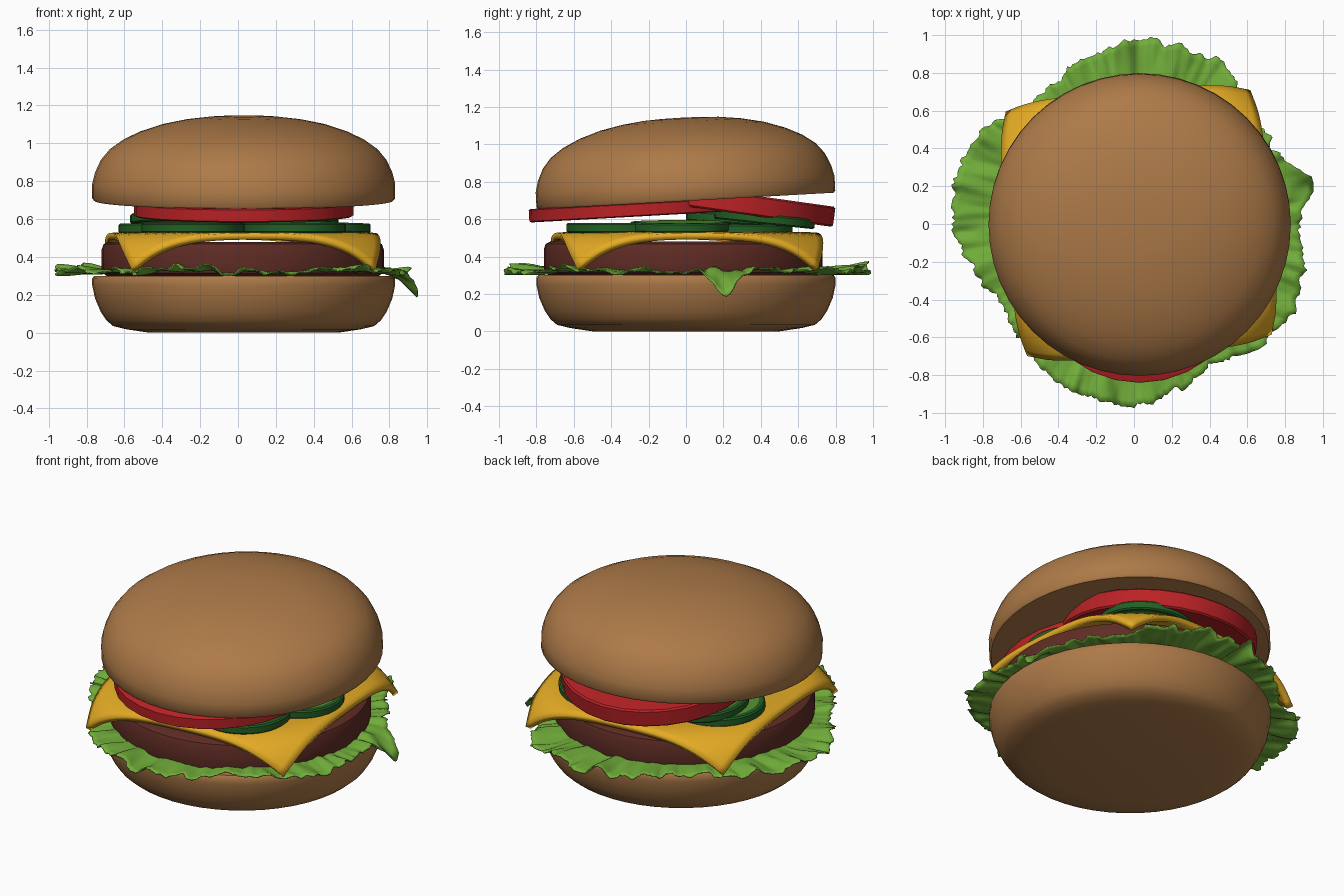
import bpy, bmesh, math, random
from mathutils import Vector, Matrix, noise

random.seed(4)
cube = bpy.data.objects.get("Cube")
if cube:
    bpy.data.objects.remove(cube, do_unlink=True)


def material(name, r, g, b):
    m = bpy.data.materials.new(name)
    m.use_nodes = True
    m.diffuse_color = (r, g, b, 1)
    bsdf = m.node_tree.nodes["Principled BSDF"]
    bsdf.inputs["Base Color"].default_value = (r, g, b, 1)
    bsdf.inputs["Roughness"].default_value = 0.6
    return m


BUN = material("toasted bun", 0.42, 0.195, 0.065)
MEAT = material("grilled meat", 0.115, 0.025, 0.018)
CHEESE = material("yellow cheese", 0.78, 0.41, 0.018)
LEAF = material("leaf green", 0.165, 0.42, 0.042)
RED = material("tomato red", 0.5, 0.016, 0.019)
RIND = material("pickle rind", 0.016, 0.115, 0.018)
FLESH = material("pickle flesh", 0.1, 0.3, 0.035)


def finish(name, bm, mats, loc=(0, 0, 0), rot=(0, 0, 0), angle=40):
    """Turn a bmesh into a smooth shaded object with sharp edges kept."""
    bmesh.ops.remove_doubles(bm, verts=bm.verts, dist=1e-5)
    bmesh.ops.recalc_face_normals(bm, faces=bm.faces)
    me = bpy.data.meshes.new(name)
    bm.to_mesh(me)
    bm.free()
    for m in mats:
        me.materials.append(m)
    me.shade_smooth()
    me.set_sharp_from_angle(angle=math.radians(angle))
    ob = bpy.data.objects.new(name, me)
    ob.location = loc
    ob.rotation_euler = [math.radians(a) for a in rot]
    bpy.context.collection.objects.link(ob)
    return ob


def lathe(name, profile, mats, steps=48, loc=(0, 0, 0), rot=(0, 0, 0), rule=None):
    """Spin an (r, z) profile around z; rule gives a material from a face centre."""
    bm = bmesh.new()
    rings = [[bm.verts.new((r * math.cos(math.tau * i / steps),
                            r * math.sin(math.tau * i / steps), z))
              for i in range(steps)] for r, z in profile]
    for a, b in zip(rings, rings[1:]):
        for i in range(steps):
            j = (i + 1) % steps
            bm.faces.new((a[i], a[j], b[j], b[i]))
    bmesh.ops.dissolve_degenerate(bm, edges=bm.edges, dist=1e-5)
    if rule:
        for f in bm.faces:
            f.material_index = rule(f.calc_center_median())
    return finish(name, bm, mats, loc, rot)


# Buns and patty
lathe("bottom_bun", [(0, 0), (0.5, 0), (0.62, 0.018), (0.69, 0.035), (0.725, 0.065),
                     (0.755, 0.11), (0.785, 0.18), (0.8, 0.25), (0.8, 0.285),
                     (0.79, 0.3), (0, 0.3)], [BUN], loc=(0.03, 0, 0))
lathe("top_bun", [(0, 0), (0.79, 0), (0.8, 0.012), (0.8, 0.09), (0.785, 0.15),
                  (0.755, 0.215), (0.71, 0.27), (0.64, 0.32), (0.55, 0.363),
                  (0.44, 0.4), (0.32, 0.425), (0.2, 0.44), (0.1, 0.445), (0, 0.446)],
      [BUN], loc=(0.03, 0, 0.697), rot=(3.2, 0, 0))
lathe("patty", [(0, 0.3), (0.72, 0.3), (0.74, 0.315), (0.745, 0.34), (0.745, 0.44),
                (0.735, 0.468), (0.71, 0.48), (0, 0.48)], [MEAT], loc=(0.025, -0.015, 0))

# Lettuce: outline radius every 15 degrees, ruffled towards a ragged rim
OUTLINE = [0.88, 0.91, 0.84, 0.85, 0.97, 0.97, 0.98, 0.93, 0.86, 0.84, 0.95, 0.98,
           0.96, 0.89, 0.82, 0.86, 0.92, 0.95, 0.97, 0.9, 0.85, 0.93, 0.97, 0.93]


def outline(a):
    t = a / math.tau * len(OUTLINE)
    i, f = int(t), t - int(t)
    f = f * f * (3 - 2 * f)
    return OUTLINE[i % 24] * (1 - f) + OUTLINE[(i + 1) % 24] * f


def lettuce(steps=360, rows=14, inner=0.45):
    bm = bmesh.new()
    rings = [[] for _ in range(rows + 1)]
    for i in range(steps):
        a = math.tau * i / steps
        c, s = math.cos(a), math.sin(a)
        droop = math.exp(-((a - 0.2) / 0.09) ** 2)
        ragged = 0.03 * noise.noise(Vector((c, s, 0)) * 14) + random.uniform(-0.012, 0.008)
        rim = min(outline(a) + ragged + 0.07 * droop, 0.997)
        for k in range(rows + 1):
            t = k / rows
            r = inner + (rim - inner) * t
            wave = max(0, (r - 0.66) / 0.3)
            n = noise.noise(Vector((c * 9, s * 9, r * 2)))
            n2 = noise.noise(Vector((c * 20, s * 20, r * 5 + 7)))
            z = 0.322 + wave * (0.055 * n + 0.028 * n2 + 0.005)
            z = max(z, 0.304)
            z -= droop * max(0, r - 0.81) * 0.85
            rings[k].append(bm.verts.new((c * r, s * r, z)))
    for a, b in zip(rings, rings[1:]):
        for i in range(steps):
            j = (i + 1) % steps
            bm.faces.new((a[i], a[j], b[j], b[i]))
    ob = finish("lettuce", bm, [LEAF], angle=60)
    thick = ob.modifiers.new("thickness", "SOLIDIFY")
    thick.thickness = 0.007
    thick.offset = 0


lettuce()


# Cheese slice: a square sheet bent down past the patty rim
def cheese(n=32, half=0.695, bend_start=0.66, bend=0.24):
    bm = bmesh.new()
    bmesh.ops.create_grid(bm, x_segments=n, y_segments=n, size=half)
    for v in bm.verts:
        r = v.co.xy.length
        if r > bend_start:
            over = r - bend_start
            ang = min(over / bend, 1.05)
            rest = over - ang * bend
            out = bend_start + bend * math.sin(ang) + rest * math.cos(ang)
            v.co.xy *= out / r
            v.co.z = -bend * (1 - math.cos(ang)) - rest * math.sin(ang)
    bmesh.ops.rotate(bm, verts=bm.verts, matrix=Matrix.Rotation(math.radians(5), 3, "Z"))
    ob = finish("cheese_slice", bm, [CHEESE], (0.025, 0.005, 0.512))
    thick = ob.modifiers.new("thickness", "SOLIDIFY")
    thick.thickness = 0.036
    thick.offset = 0


cheese()

# Pickles: dark rind with a paler inset face on both sides
PICKLES = [(0.3, -0.37, 0.553, 0, 0), (0.43, -0.03, 0.56, 0, 2),
           (0.26, 0.42, 0.6, -6, 0), (0.25, 0.3, 0.545, 0, 0),
           (-0.24, -0.3, 0.553, 0, 0), (-0.36, 0.2, 0.55, 0, 0),
           (-0.3, 0.27, 0.6, -4, 0)]
for k, (x, y, z, rx, ry) in enumerate(PICKLES):
    lathe(f"pickle_{k + 1}", [(0, -0.026), (0.235, -0.026), (0.262, -0.026), (0.27, -0.018),
                              (0.27, 0.018), (0.262, 0.026), (0.235, 0.026), (0, 0.026)],
          [RIND, FLESH], 32, (x, y, z), (rx, ry, 0),
          rule=lambda c: 1 if c.xy.length < 0.22 else 0)

# Tomato slices leaning against each other
TOMATO = [(0, -0.036), (0.57, -0.036), (0.58, -0.03), (0.58, 0.03), (0.57, 0.036), (0, 0.036)]
lathe("front_tomato", TOMATO, [RED], 28, (0.03, -0.26, 0.65), (3.2, 0, 0))
lathe("back_tomato", [(r * 0.97, z * 1.5) for r, z in TOMATO], [RED], 28,
      (0.02, 0.235, 0.69), (-8, 0, 0))
